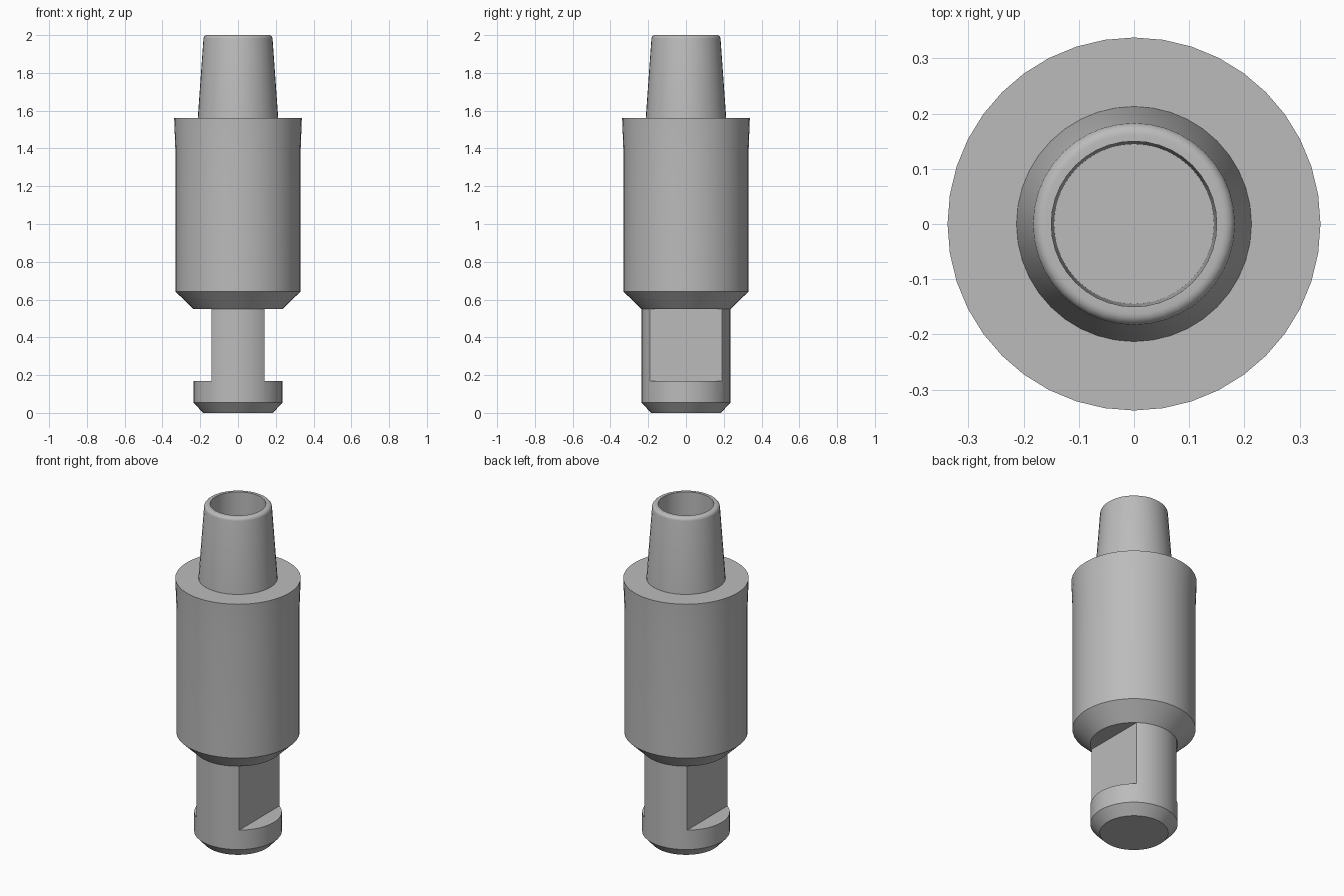
import bpy, bmesh, math

cube = bpy.data.objects.get("Cube")
if cube:
    bpy.data.objects.remove(cube, do_unlink=True)

# Single bare metal colour
steel = bpy.data.materials.new("steel_grey")
steel.use_nodes = True
GREY = (0.5, 0.5, 0.5, 1)
steel.diffuse_color = GREY
steel.node_tree.nodes["Principled BSDF"].inputs["Base Color"].default_value = GREY


def lathe(name, profile, sides=40):
    """Revolve (radius, height) points around z and close both ends."""
    bm = bmesh.new()
    rings = [[bm.verts.new((r * math.cos(2 * math.pi * i / sides),
                            r * math.sin(2 * math.pi * i / sides), z))
              for i in range(sides)] for r, z in profile]
    for low, high in zip(rings, rings[1:]):
        for i in range(sides):
            j = (i + 1) % sides
            bm.faces.new((low[i], low[j], high[j], high[i]))
    bm.faces.new(rings[0][::-1])
    bm.faces.new(rings[-1])
    bmesh.ops.recalc_face_normals(bm, faces=bm.faces)
    mesh = bpy.data.meshes.new(name)
    bm.to_mesh(mesh)
    bm.free()
    mesh.materials.append(steel)
    obj = bpy.data.objects.new(name, mesh)
    bpy.context.collection.objects.link(obj)
    return obj


# Lower shank, body, tapered nozzle and blind bore in one profile
SHANK, BODY, FLAT = 0.236, 0.332, 0.14
LOW, HIGH = 0.17, 0.55
rim = [(0.163 + 0.02 * math.cos(a), 1.98 + 0.02 * math.sin(a))
       for a in (math.radians(d) for d in range(5, 91, 17))]
profile = [(0.185, 0), (SHANK, 0.055), (SHANK, HIGH), (BODY, 0.643),
           (BODY, 1.40), (0.338, 1.56), (0.213, 1.56),
           *rim, (0.15, 2.0), (0.145, 1.56)]
body = lathe("tapered_adapter_body", profile)

# Two opposite wrench flats cut into the shank
for side in (-1, 1):
    bpy.ops.mesh.primitive_cube_add(
        size=1, location=(side * (FLAT + 0.25), 0, (LOW + HIGH) / 2))
    cutter = bpy.context.object
    cutter.name = "flat_cutter"
    cutter.scale = (0.5, 1, HIGH - LOW)
    cutter.hide_render = True
    cutter.data.materials.append(steel)
    bpy.ops.object.select_all(action="DESELECT")
    bpy.context.view_layer.objects.active = body
    body.select_set(True)
    cut = body.modifiers.new("wrench_flat", "BOOLEAN")
    cut.operation = "DIFFERENCE"
    cut.solver = "EXACT"
    cut.object = cutter
    bpy.ops.object.modifier_apply(modifier=cut.name)
    bpy.data.objects.remove(cutter, do_unlink=True)

# Smooth round walls, crisp machined edges
bpy.ops.object.shade_smooth_by_angle(angle=math.radians(30))
